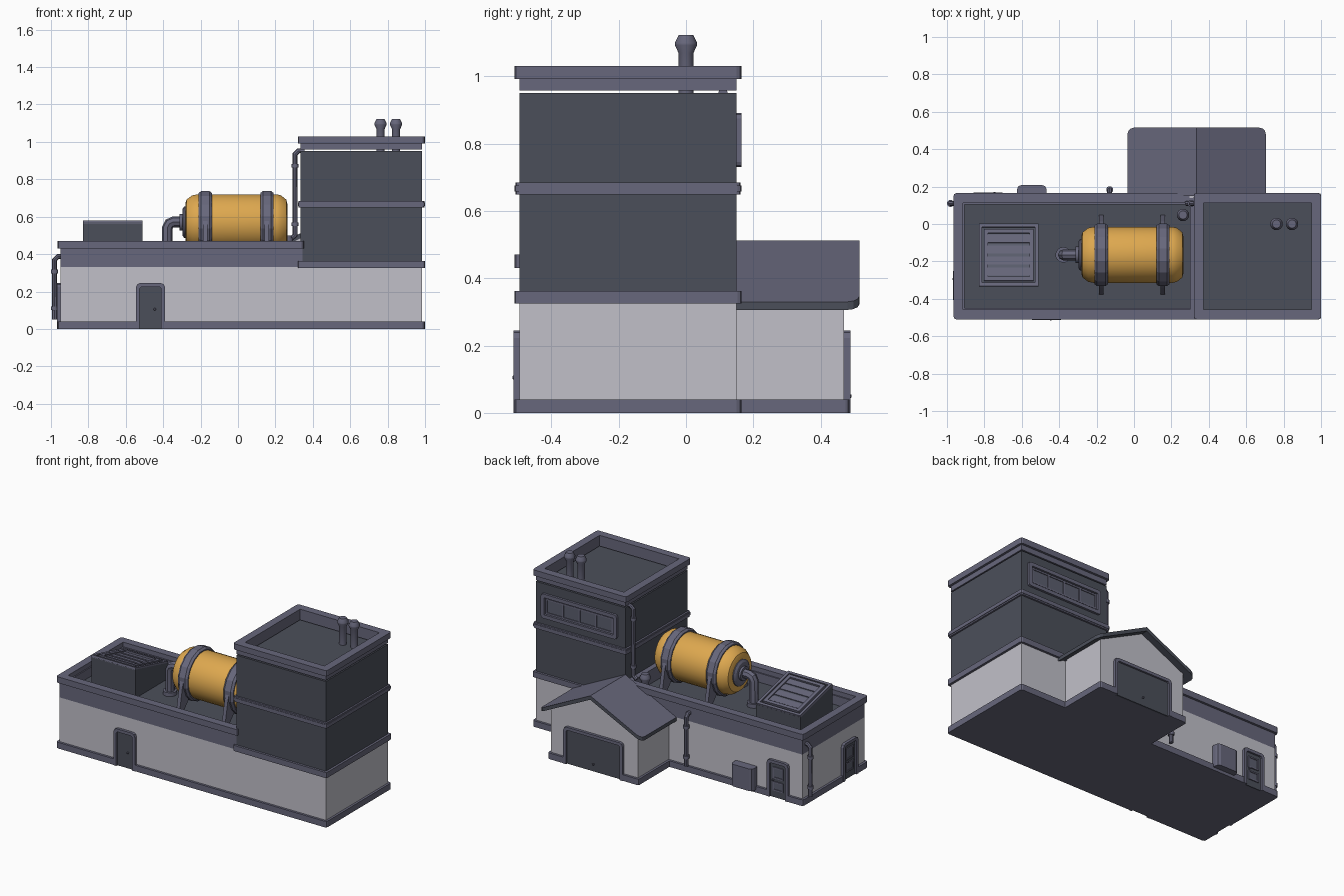
import bpy, bmesh, math
from mathutils import Matrix, Vector

if "Cube" in bpy.data.objects:
    bpy.data.objects.remove(bpy.data.objects["Cube"])

T, R = Matrix.Translation, Matrix.Rotation
ID = Matrix.Identity(4)


def material(name, rgb):
    m = bpy.data.materials.new(name)
    m.diffuse_color = (*rgb, 1)
    m.use_nodes = True
    m.node_tree.nodes["Principled BSDF"].inputs["Base Color"].default_value = m.diffuse_color
    return m


TRIM = material("slate_trim", (0.136, 0.136, 0.200))
DARK = material("dark_panel", (0.071, 0.078, 0.102))
LIGHT = material("pale_wall", (0.535, 0.527, 0.584))
GOLD = material("tank_yellow", (0.730, 0.392, 0.078))
GLASS = material("window_glass", (0.105, 0.112, 0.155))


def finish(name, bm, mat, M=ID, smooth=False):
    bmesh.ops.recalc_face_normals(bm, faces=bm.faces)
    me = bpy.data.meshes.new(name)
    bm.transform(M)
    bm.to_mesh(me)
    bm.free()
    me.materials.append(mat)
    if smooth:
        me.shade_smooth()
        me.set_sharp_from_angle(angle=math.radians(32))
    ob = bpy.data.objects.new(name, me)
    bpy.context.collection.objects.link(ob)
    return ob


def bevel(bm, test, width, seg=2):
    es = [e for e in bm.edges if test(*[v.co for v in e.verts])]
    bmesh.ops.bevel(bm, geom=es, offset=width, segments=seg, profile=0.5, affect='EDGES')


def upright(a, b):
    return (a - b).xy.length < 1e-5


def prism(name, mat, pts, y0, y1, M=ID, edit=None):
    """(x, z) outline extruded along y"""
    bm = bmesh.new()
    f = bm.faces.new([bm.verts.new((x, y0, z)) for x, z in pts])
    g = bmesh.ops.extrude_face_region(bm, geom=[f])["geom"]
    bmesh.ops.translate(bm, vec=(0, y1 - y0, 0), verts=[v for v in g if isinstance(v, bmesh.types.BMVert)])
    if edit:
        edit(bm)
    return finish(name, bm, mat, M)


def box(name, mat, x0, x1, y0, y1, z0, z1, bev=0, M=ID):
    edit = (lambda bm: bevel(bm, upright, bev)) if bev else None
    return prism(name, mat, [(x0, z0), (x1, z0), (x1, z1), (x0, z1)], y0, y1, M, edit)


def ring(name, mat, x0, x1, y0, y1, z0, z1, t, bev=0, M=ID):
    """rectangular frame of width t"""
    bm = bmesh.new()
    loops = []
    for k, z in ((0, z0), (0, z1), (t, z1), (t, z0)):
        loops.append([bm.verts.new(p) for p in ((x0 + k, y0 + k, z), (x1 - k, y0 + k, z),
                                                (x1 - k, y1 - k, z), (x0 + k, y1 - k, z))])
    for i in range(4):
        a, b = loops[i], loops[(i + 1) % 4]
        for j in range(4):
            n = (j + 1) % 4
            bm.faces.new((a[j], a[n], b[n], b[j]))
    if bev:
        bevel(bm, lambda a, b: upright(a, b) and min(abs(a.x - x0), abs(a.x - x1)) < 1e-4, bev)
    return finish(name, bm, mat, M)


def lathe(name, mat, prof, M=ID, seg=14, closed=False, smooth=True):
    """(radius, height) profile turned about z"""
    bm = bmesh.new()
    loops = [[bm.verts.new((r * math.cos(a), r * math.sin(a), h))
              for a in [2 * math.pi * (i + 0.5) / seg for i in range(seg)]] for r, h in prof]
    for k in range(len(loops) - (0 if closed else 1)):
        a, b = loops[k], loops[(k + 1) % len(loops)]
        for i in range(seg):
            n = (i + 1) % seg
            bm.faces.new((a[i], a[n], b[n], b[i]))
    if not closed:
        bm.faces.new(loops[0])
        bm.faces.new(loops[-1])
    return finish(name, bm, mat, M, smooth)


def bake(ob):
    dg = bpy.context.evaluated_depsgraph_get()
    return bpy.data.meshes.new_from_object(ob.evaluated_get(dg))


def tube(name, mat, pts, r):
    cu = bpy.data.curves.new(name, 'CURVE')
    cu.dimensions, cu.bevel_depth, cu.bevel_resolution, cu.use_fill_caps = '3D', r, 2, True
    sp = cu.splines.new('POLY')
    sp.points.add(len(pts) - 1)
    for p, c in zip(sp.points, pts):
        p.co = (*c, 1)
    tmp = bpy.data.objects.new("tmp", cu)
    bpy.context.collection.objects.link(tmp)
    me = bake(tmp)
    bpy.data.objects.remove(tmp)
    bm = bmesh.new()
    bm.from_mesh(me)
    return finish(name, bm, mat, smooth=True)


# ground floor
base = [box("base_trim", TRIM, -0.965, 1.0, -0.51, 0.165, 0, 0.04, 0.015),
        box("garage_base_trim", TRIM, 0.005, 0.665, 0.14, 0.485, 0, 0.04, 0.012)]
box("main_walls", LIGHT, -0.95, 0.985, -0.495, 0.15, 0.03, 0.33)
box("main_roof", DARK, -0.94, 0.34, -0.48, 0.14, 0.33, 0.38)
ring("main_parapet", TRIM, -0.95, 0.345, -0.495, 0.15, 0.33, 0.44, 0.045)
ring("main_parapet_rim", TRIM, -0.965, 0.352, -0.51, 0.165, 0.43, 0.47, 0.052, 0.015)

# tower
box("tower_walls", DARK, 0.335, 0.985, -0.495, 0.15, 0.33, 0.95)
box("tower_lower_band", TRIM, 0.32, 1.0, -0.51, 0.165, 0.325, 0.362, 0.012)
box("tower_middle_band", TRIM, 0.323, 0.996, -0.507, 0.162, 0.648, 0.684, 0.012)
box("tower_middle_rib", TRIM, 0.32, 1.0, -0.51, 0.165, 0.657, 0.675, 0.012)
ring("tower_parapet", TRIM, 0.335, 0.985, -0.495, 0.15, 0.95 + 0.008, 1.0, 0.035)
ring("tower_parapet_rim", TRIM, 0.32, 1.0, -0.51, 0.165, 0.992, 1.03, 0.052, 0.015)

# tower back window
W = T((0.665, 0.15, 0.81)) @ R(-math.pi / 2, 4, 'X')
ring("tower_window_frame", TRIM, -0.275, 0.275, -0.08, 0.08, -0.005, 0.015, 0.024, 0.015, W)
ring("tower_window_sash", TRIM, -0.245, 0.245, -0.05, 0.05, -0.005, 0.008, 0.01, 0, W)
box("tower_window_glass", GLASS, -0.25, 0.25, -0.055, 0.055, -0.003, 0.003, 0, W)
for i in range(3):
    x = (i - 1) * 0.12
    box("tower_window_bar", TRIM, x - 0.006, x + 0.006, -0.05, 0.05, -0.003, 0.008, 0, W)

# garage extension
GX = 0.335
prism("garage_walls", LIGHT, [(GX - 0.315, 0.03), (GX + 0.315, 0.03), (GX + 0.315, 0.335),
                              (GX, 0.488), (GX - 0.315, 0.335)], 0.14, 0.47)
roof = prism("garage_roof", TRIM, [(GX - 0.37, 0.306), (GX, 0.486), (GX + 0.37, 0.306),
                                   (GX + 0.37, 0.33), (GX, 0.512), (GX - 0.37, 0.33)], 0.15, 0.515,
             edit=lambda bm: bevel(bm, lambda a, b: upright(a, b) and a.y > 0.5 and abs(a.x - GX) > 0.3, 0.035, 3))
roof.data.materials.append(DARK)
for p in roof.data.polygons:
    p.material_index = 0 if p.normal.z > 0.5 else 1


# doors: wall face is local y = 0, outside is -y
def door(name, M, half, knob_x, windows=False, knob_z=0.105):
    h, t, c = 0.245, 0.02, 0.022
    out = [(-half, 0), (-half, h - c), (-half + 0.3 * c, h - 0.3 * c), (-half + c, h)]
    inn = [(-half + t, 0), (-half + t, h - t - 0.008), (-half + t + 0.008, h - t)]
    mir = lambda ps: [(-x, z) for x, z in reversed(ps)]
    prism(name + "_frame", TRIM, out + mir(out) + inn_rev(inn), -0.018, 0.005, M)
    w = half - t
    box(name + "_leaf", DARK, -w - 0.004, w + 0.004, -0.006, 0.005, 0, h - t + 0.004, 0, M)
    lathe(name + "_knob", TRIM, [(0.003, 0), (0.003, 0.01), (0.007, 0.012), (0.005, 0.018)],
          M @ T((knob_x, -0.003, knob_z)) @ R(math.pi / 2, 4, 'X'), 8)
    if windows:
        for z0, z1 in ((0.045, 0.105), (0.125, 0.20)):
            F = M @ T((0, 0, (z0 + z1) / 2)) @ R(math.pi / 2, 4, 'X')
            d = (z1 - z0) / 2
            ring(name + "_pane_frame", TRIM, -0.038, 0.038, -d, d, 0.004, 0.012, 0.009, 0, F)
            box(name + "_pane", GLASS, -0.032, 0.032, -d + .005, d - .005, 0.004, 0.008, 0, F)
    cut = box(name + "_cutter", DARK, -w - 0.004, w + 0.004, -0.05, -0.001, -0.02, 0.06, 0, M)
    cut.hide_render = True
    return cut


def inn_rev(ps):
    return [(-x, z) for x, z in ps] + list(reversed(ps))


cutters = [
    door("front_door", T((-0.468, -0.495, 0)), 0.0775, 0.023),
    door("back_door", T((-0.78, 0.15, 0)) @ R(math.pi, 4, 'Z'), 0.0775, -0.035, True, 0.115),
    door("side_door", T((-0.95, -0.33, 0)) @ R(-math.pi / 2, 4, 'Z'), 0.0775, -0.035, True, 0.115),
    door("garage_door", T((GX, 0.47, 0)) @ R(math.pi, 4, 'Z'), 0.215, 0, False, 0.05)]
for ob in base:
    for c in cutters:
        m = ob.modifiers.new("gap", 'BOOLEAN')
        m.operation, m.object, m.solver = 'DIFFERENCE', c, 'EXACT'
    me = bake(ob)
    ob.modifiers.clear()
    ob.data = me
for c in cutters:
    bpy.data.objects.remove(c)

# utility box on the back wall
box("utility_box", TRIM, -0.625, -0.468, 0.14, 0.208, 0.02, 0.165, 0.022)


# downpipes: (x, y) position, height range, direction to the wall
def downpipe(x, y, z0, z1, d):
    k = 0.018
    tube("downpipe", TRIM, [(x, y, z0), (x, y, z1 - k), (x + d[0] * k, y + d[1] * k, z1),
                            (x + d[0] * .05, y + d[1] * .05, z1)], 0.0135)
    for z in (z0 + 0.06, z1 - 0.08):
        lathe("downpipe_collar", TRIM, [(0.019, z - 0.01), (0.019, z + 0.01)], T((x, y, 0)), 12)


downpipe(-0.981, 0.11, 0.05, 0.387, (1, 0))
downpipe(-0.13, 0.183, 0.05, 0.387, (0, -1))
downpipe(0.305, 0.11, 0.50, 0.952, (1, 0))
tube("downpipe_outlet", TRIM, [(0.305, 0.11, 0.52), (0.305, 0.11, 0.50), (0.28, 0.11, 0.48)], 0.0135)

# roof vents
def vent(name, x, y, z0, z1):
    lathe(name, TRIM, [(0.023, z0), (0.023, z1 - 0.054), (0.034, z1 - 0.031), (0.034, z1 - 0.024),
                       (0.022, z1)], T((x, y, 0)), 12)


vent("tower_vent_a", 0.762, 0, 0.95, 1.123)
vent("tower_vent_b", 0.845, 0, 0.95, 1.123)
vent("roof_vent", 0.262, 0.048, 0.38, 0.50)

# skylight, high at the front and sloping to the back
S = Matrix(((0, 1, 0, 0), (1, 0, 0, 0), (0, 0, 1, 0), (0, 0, 0, 1)))
prism("skylight_box", DARK, [(-0.335, 0.37), (0, 0.37), (0, 0.485), (-0.335, 0.568)], -0.83, -0.51, S)
slope = math.atan(0.083 / 0.335)
K = T((-0.67, -0.1675, 0.5265)) @ R(-slope, 4, 'X')
ring("skylight_rim", TRIM, -0.16, 0.16, -0.172, 0.172, -0.004, 0.012, 0.018, 0, K)
ring("skylight_frame", TRIM, -0.132, 0.132, -0.142, 0.142, -0.004, 0.016, 0.022, 0, K)
box("skylight_glass", GLASS, -0.12, 0.12, -0.13, 0.13, -0.004, 0.004, 0, K)
for i in range(4):
    y = -0.09 + 0.06 * i
    box("skylight_slat", TRIM, -0.115, 0.115, y - 0.022, y + 0.022, 0, 0.009, 0, K)

# storage tank along x
CY, CZ = -0.165, 0.57
A = T((0, CY, CZ)) @ R(math.pi / 2, 4, 'Y')
lathe("tank", GOLD, [(0.10, -0.282), (0.122, -0.275), (0.145, -0.245), (0.151, -0.215), (0.151, 0.205),
                     (0.145, 0.23), (0.122, 0.258), (0.10, 0.264)], A, 28)
lathe("tank_end_cap", TRIM, [(0.085, -0.27), (0.085, -0.288), (0.07, -0.298)], A, 20)
lathe("tank_end_flange", TRIM, [(0.045, -0.28), (0.045, -0.312)], A, 16)
tube("tank_outlet_pipe", TRIM, [(-0.28, CY, 0.572), (-0.345, CY, 0.572), (-0.367, CY, 0.563),
                                (-0.378, CY, 0.54), (-0.378, CY, 0.38)], 0.029)
lathe("outlet_pipe_foot", TRIM, [(0.042, 0.37), (0.042, 0.405)], T((-0.378, CY, 0)), 14)

# straps and legs
for sx in (-0.175, 0.155):
    lathe("tank_strap", TRIM, [(0.14, -0.036), (0.16, -0.036), (0.17, -0.022), (0.17, 0.022),
                               (0.16, 0.036), (0.14, 0.036)], T((sx, 0, 0)) @ A, 16, True, False)
    for s in (-1, 1):
        prism("tank_leg", TRIM, [(CY + s * u, z) for u, z in ((0.166, 0.58), (0.178, 0.55), (0.212, 0.38),
                                                              (0.17, 0.38), (0.10, 0.46))],
              sx - 0.012, sx + 0.012, S)
